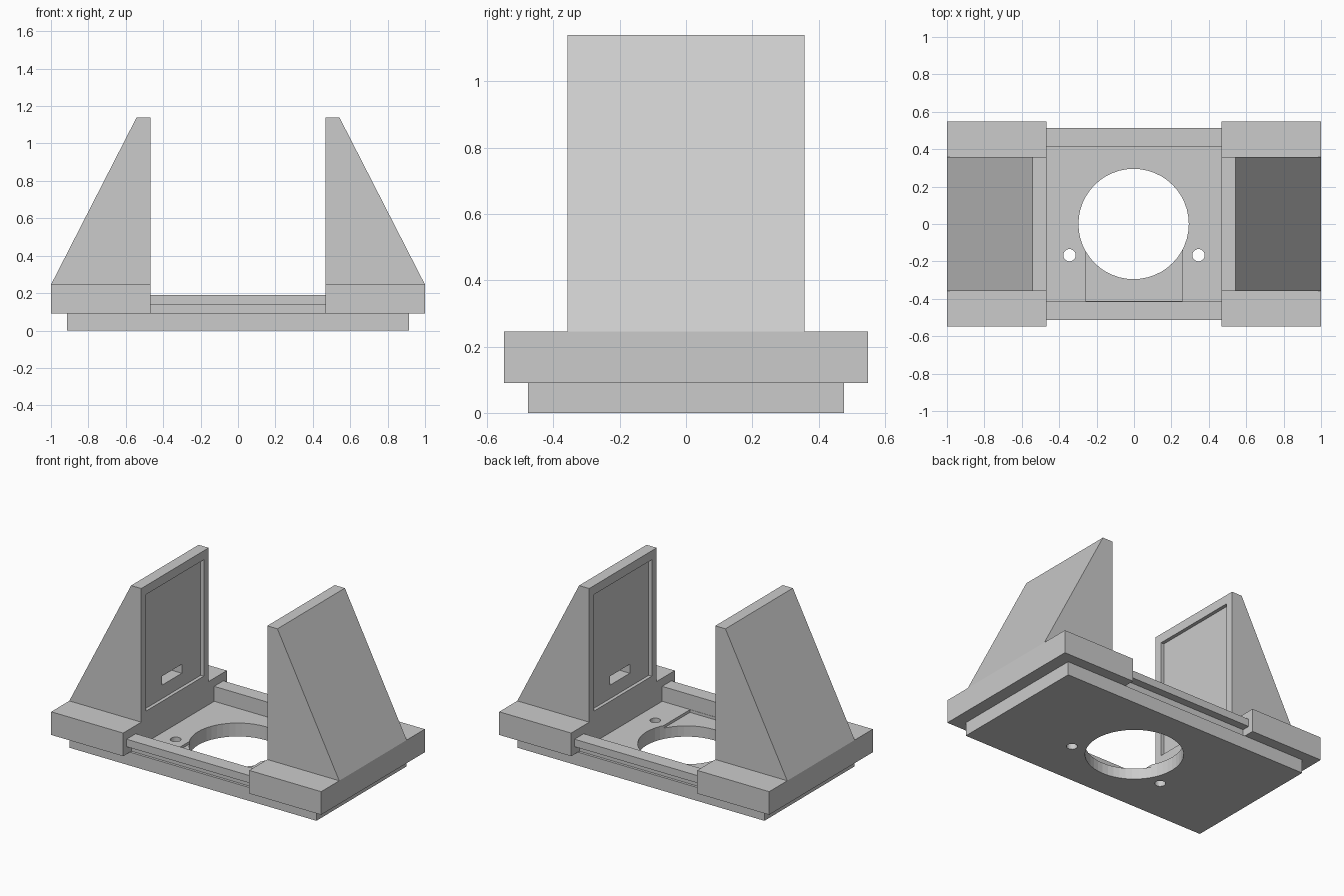
import bpy, bmesh, math

if "Cube" in bpy.data.objects:
    bpy.data.objects.remove(bpy.data.objects["Cube"])


def prism(name, profile, y0, y1):
    """Extrude an x-z profile along y."""
    bm = bmesh.new()
    face = bm.faces.new([bm.verts.new((x, y0, z)) for x, z in profile])
    ext = bmesh.ops.extrude_face_region(bm, geom=[face])
    verts = [v for v in ext["geom"] if isinstance(v, bmesh.types.BMVert)]
    bmesh.ops.translate(bm, verts=verts, vec=(0, y1 - y0, 0))
    bmesh.ops.recalc_face_normals(bm, faces=bm.faces)
    mesh = bpy.data.meshes.new(name)
    bm.to_mesh(mesh)
    bm.free()
    ob = bpy.data.objects.new(name, mesh)
    bpy.context.collection.objects.link(ob)
    return ob


def box(name, x0, x1, y0, y1, z0, z1):
    return prism(name, [(x0, z0), (x1, z0), (x1, z1), (x0, z1)], y0, y1)


def cylinder(name, x, y, r, sides):
    bpy.ops.mesh.primitive_cylinder_add(vertices=sides, radius=r, depth=0.4, location=(x, y, 0.05))
    ob = bpy.context.object
    ob.name = name
    return ob


def apply(ob, mod):
    bpy.context.view_layer.objects.active = ob
    bpy.ops.object.modifier_apply(modifier=mod.name)


def boolean(ob, other, operation="DIFFERENCE"):
    mod = ob.modifiers.new("bool", "BOOLEAN")
    mod.operation = operation
    mod.solver = "EXACT"
    mod.object = other
    apply(ob, mod)
    bpy.data.objects.remove(other)


def mirror(ob, axis):
    mod = ob.modifiers.new("mirror", "MIRROR")
    mod.use_axis = [i == axis for i in range(3)]
    mod.use_mirror_merge = False
    apply(ob, mod)


# Base plate with shallow front channel, central opening and screw holes
base = box("base_plate", -0.915, 0.915, -0.477, 0.477, 0, 0.09)
boolean(base, box("channel_cutter", -0.26, 0.26, -0.413, 0, 0.072, 0.2))
boolean(base, cylinder("opening_cutter", -0.002, 0, 0.295, 48))
for sx in (-1, 1):
    boolean(base, cylinder("screw_cutter", sx * 0.345, -0.167, 0.033, 24))

# L-shaped guide rails front and back: narrow foot, overhanging lip
rail = box("guide_rails", -0.47, 0.47, 0.415, 0.46, 0.09, 0.19)
boolean(rail, box("rail_lip", -0.47, 0.47, 0.415, 0.512, 0.14, 0.19), "UNION")
mirror(rail, 1)

# Sliding jaws: wide foot block and sloped upright
jaw = box("jaws", 0.467, 1.0, -0.548, 0.548, 0.09, 0.245)
upright = prism("upright", [(0.467, 0.15), (1.0, 0.15), (1.0, 0.245), (0.542, 1.14), (0.467, 1.14)],
                -0.357, 0.357)
boolean(jaw, upright, "UNION")
# Recessed panel on the inner face and a small pocket in it
boolean(jaw, box("panel_cutter", 0.4, 0.49, -0.305, 0.305, 0.30, 1.08))
boolean(jaw, box("pocket_cutter", 0.4, 0.59, -0.105, 0.105, 0.39, 0.45))
mirror(jaw, 0)
